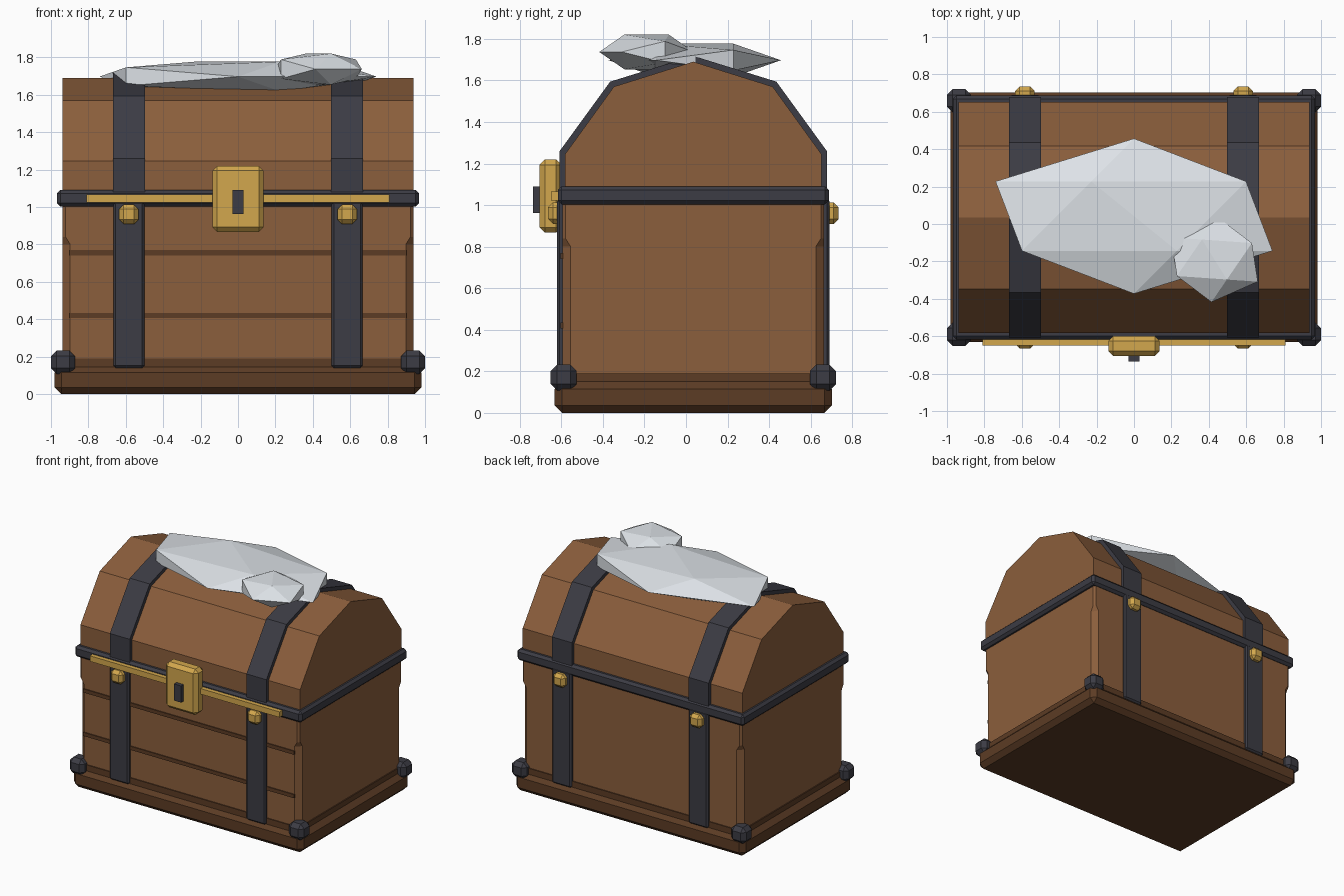
import bpy, bmesh, math
from mathutils import Matrix

if "Cube" in bpy.data.objects:
    bpy.data.objects.remove(bpy.data.objects["Cube"])

CY = 0.035  # depth centre of the chest body


def material(name, color):
    m = bpy.data.materials.new(name)
    m.diffuse_color = (*color, 1)
    m.use_nodes = True
    m.node_tree.nodes["Principled BSDF"].inputs["Base Color"].default_value = m.diffuse_color
    return m


WOOD = material("warm wood", (0.258, 0.112, 0.045))
DARK_WOOD = material("dark wood", (0.107, 0.045, 0.018))
IRON = material("dark iron", (0.045, 0.045, 0.058))
BRASS = material("brass", (0.65, 0.39, 0.075))
SNOW = material("pale snow", (0.74, 0.78, 0.82))


def finish(name, bm, mat):
    bmesh.ops.recalc_face_normals(bm, faces=bm.faces)
    me = bpy.data.meshes.new(name)
    bm.to_mesh(me)
    bm.free()
    me.materials.append(mat)
    ob = bpy.data.objects.new(name, me)
    bpy.context.collection.objects.link(ob)
    return ob


def box(name, x, y, z, mat, bevel=0.0):
    """Box from (min, max) ranges with chamfered edges."""
    bm = bmesh.new()
    bmesh.ops.create_cube(bm, size=1)
    for v in bm.verts:
        for i, r in enumerate((x, y, z)):
            v.co[i] = r[0] if v.co[i] < 0 else r[1]
    if bevel:
        bmesh.ops.bevel(bm, geom=bm.edges[:], offset=bevel, segments=1,
                        affect='EDGES', profile=0.5)
    return finish(name, bm, mat)


def loft(bm, rings, closed=True):
    """Skin a list of equal-length point rings and cap the ends."""
    rows = [[bm.verts.new(p) for p in ring] for ring in rings]
    n = len(rows[0])
    for a, b in zip(rows, rows[1:]):
        for i in range(n):
            j = (i + 1) % n
            bm.faces.new((a[i], a[j], b[j], b[i]))
    bm.faces.new(rows[0])
    bm.faces.new(rows[-1])


def around(c, h):
    return (c - h, c + h)


# Plinth and the dark band above it
box("plinth", (-0.98, 0.98), around(CY, 0.667), (0, 0.15), DARK_WOOD, 0.035)
box("plinth_band", (-0.945, 0.945), around(CY, 0.638), (0.13, 0.19), DARK_WOOD)

# Body with corner chamfers that narrow near the top
def octagon(z, c, hx=0.937, hy=0.63):
    pts = [(hx - c, -hy), (hx, -hy + c), (hx, hy - c), (hx - c, hy)]
    pts += [(-x, -y) for x, y in pts]
    return [(x, y + CY, z) for x, y in pts]


bm = bmesh.new()
loft(bm, [octagon(z, c) for z, c in
          ((0.1, 0.04), (0.8, 0.04), (0.84, 0.015), (1.04, 0.015))])
finish("chest_body", bm, WOOD)

# Plank seams on the front
for z in (0.42, 0.755):
    box("plank_seam", (-0.9, 0.9), (-0.603, -0.58), around(z, 0.014), DARK_WOOD)

# Faceted lid
lid_half = [(0.617, 1.05), (0.617, 1.245), (0.382, 1.57), (0, 1.69)]
lid = lid_half + [(-y, z) for y, z in lid_half[-2::-1]]
bm = bmesh.new()
loft(bm, [[(x, y + CY, z) for y, z in lid] for x in (-0.937, 0.937)])
finish("lid", bm, WOOD)

# Iron rim between body and lid
box("iron_rim", (-0.968, 0.968), around(CY, 0.652), (1.003, 1.09), IRON, 0.018)

# Iron straps over the lid and down front and back, with brass clasps
outer_half = [(0.643, 1.05), (0.643, 1.26), (0.4, 1.594), (0, 1.718)]
outer = outer_half + [(-y, z) for y, z in outer_half[-2::-1]]
for sx in (-0.583, 0.583):
    bm = bmesh.new()
    band = []
    for x in around(sx, 0.085):
        band.append([bm.verts.new((x, y + CY, z)) for y, z in outer + lid[::-1]])
    n = len(band[0])
    for i in range(n):
        j = (i + 1) % n
        bm.faces.new((band[0][i], band[0][j], band[1][j], band[1][i]))
    for row in band:
        for i in range(len(outer) - 1):
            bm.faces.new((row[i], row[i + 1], row[n - 2 - i], row[n - 1 - i]))
    finish("lid_strap", bm, IRON)
    for s in (-1, 1):
        box("body_strap", around(sx, 0.083), around(CY + s * 0.629, 0.026),
            (0.14, 1.03), IRON, 0.012)
        box("clasp", around(sx, 0.052), around(CY + s * 0.645, 0.055),
            (0.91, 1.012), BRASS, 0.024)

# Iron corner blocks
for sx in (-1, 1):
    for sy in (-1, 1):
        box("corner_block", around(sx * 0.936, 0.064), around(CY + sy * 0.624, 0.062),
            (0.108, 0.232), IRON, 0.03)

# Brass bar, lock plate and keyhole
box("brass_bar", (-0.81, 0.81), (-0.65, -0.6), (1.023, 1.066), BRASS)
box("lock_plate", (-0.137, 0.137), (-0.705, -0.6), (0.867, 1.22), BRASS, 0.026)
box("keyhole", (-0.03, 0.03), (-0.736, -0.69), (0.962, 1.09), IRON)


# Snow heaps: flattened icosahedra with the pole along y
def heap(name, center, scale, turn=0.0):
    bm = bmesh.new()
    bmesh.ops.create_icosphere(bm, subdivisions=1, radius=1)
    bm.transform(Matrix.Translation(center) @ Matrix.Rotation(turn, 4, 'Z')
                 @ Matrix.Diagonal((*scale, 1))
                 @ Matrix.Rotation(math.pi / 2, 4, 'X'))
    finish(name, bm, SNOW)


heap("large_snow_heap", (0, 0.042, 1.697), (0.828, 0.415, 0.094))
heap("small_snow_heap", (0.43, -0.19, 1.737), (0.268, 0.228, 0.098), math.radians(-4))
